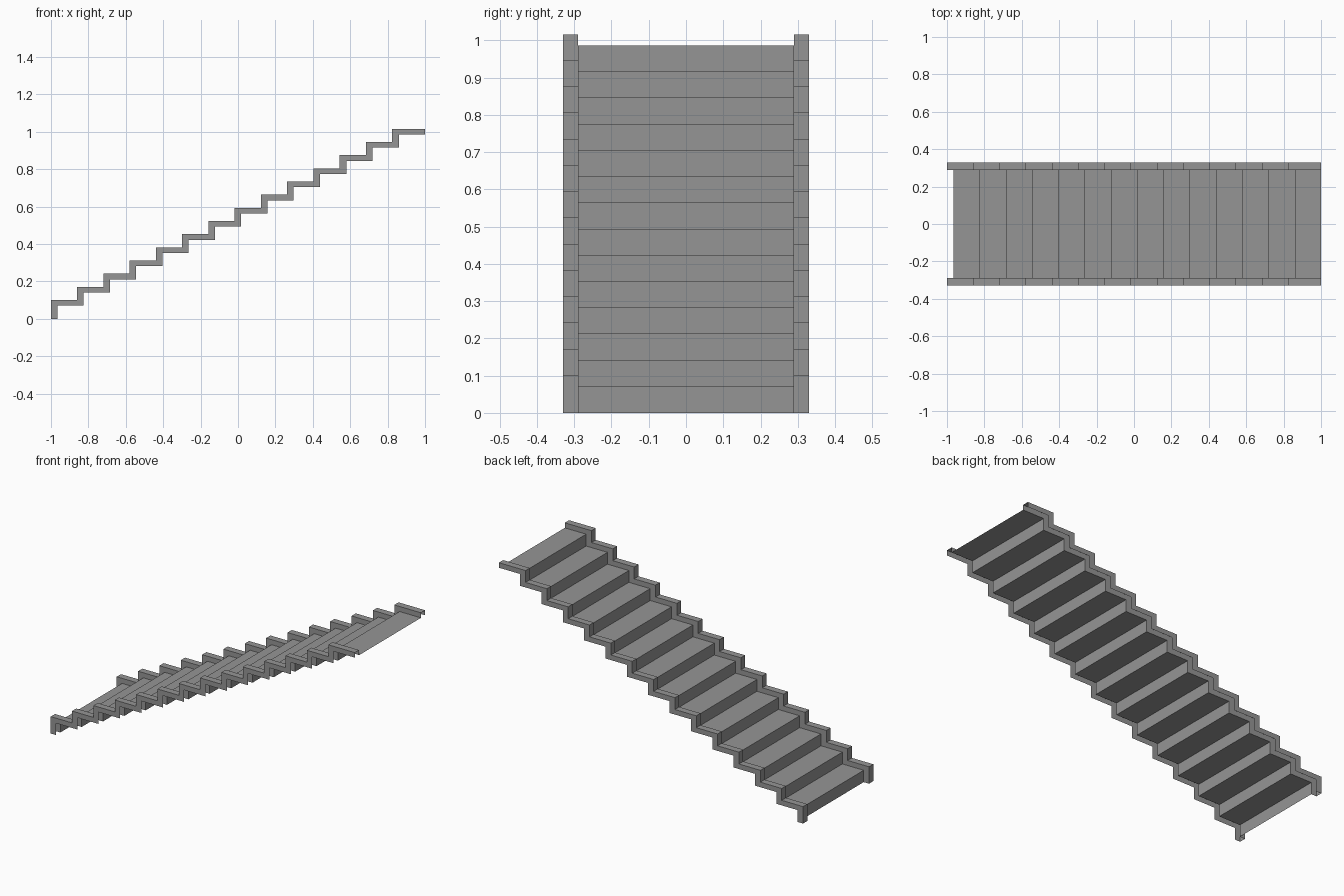
import bpy
import bmesh

STEPS = 14
RISE = 0.0704        # height of one step
RUN = 0.1404         # depth of one step
INNER, OUTER = 0.29, 0.33   # half widths of the treads and of the whole flight
CURB_X, CURB_Z = 0.035, 0.03  # how far the curb stands off the treads

if "Cube" in bpy.data.objects:
    bpy.data.objects.remove(bpy.data.objects["Cube"])

grey = bpy.data.materials.new("grey metal")
grey.use_nodes = True
colour = (0.3, 0.3, 0.3, 1)
grey.diffuse_color = colour
grey.node_tree.nodes["Principled BSDF"].inputs["Base Color"].default_value = colour


def step_line(dx, dz):
    """Zigzag side profile (x, z), moved forward by dx and up by dz."""
    start = 1 - STEPS * RUN - dx
    line = []
    for k in range(STEPS):
        x = start + k * RUN
        line += [(x, k * RISE + dz if k else 0), (x, (k + 1) * RISE + dz)]
    return line + [(1, STEPS * RISE + dz)]


def folded_sheet(name, rails):
    """Join neighbouring rails, each a (profile, y) pair, with strips of quads."""
    bm = bmesh.new()
    rows = [[bm.verts.new((x, y, z)) for x, z in line] for line, y in rails]
    for a, b in zip(rows, rows[1:]):
        for i in range(len(a) - 1):
            bm.faces.new((a[i], a[i + 1], b[i + 1], b[i]))
    mesh = bpy.data.meshes.new(name)
    bm.to_mesh(mesh)
    bm.free()
    mesh.materials.append(grey)
    obj = bpy.data.objects.new(name, mesh)
    bpy.context.collection.objects.link(obj)
    return obj


tread_line = step_line(0, 0)
curb_line = step_line(CURB_X, CURB_Z)

# Folded treads and risers
folded_sheet("treads_and_risers", [(tread_line, INNER), (tread_line, -INNER)])

# Raised curbs, open underneath: outer wall, cap and inner wall
folded_sheet("back_curb", [(tread_line, OUTER), (curb_line, OUTER),
                           (curb_line, INNER), (tread_line, INNER)])
folded_sheet("front_curb", [(tread_line, -INNER), (curb_line, -INNER),
                            (curb_line, -OUTER), (tread_line, -OUTER)])
